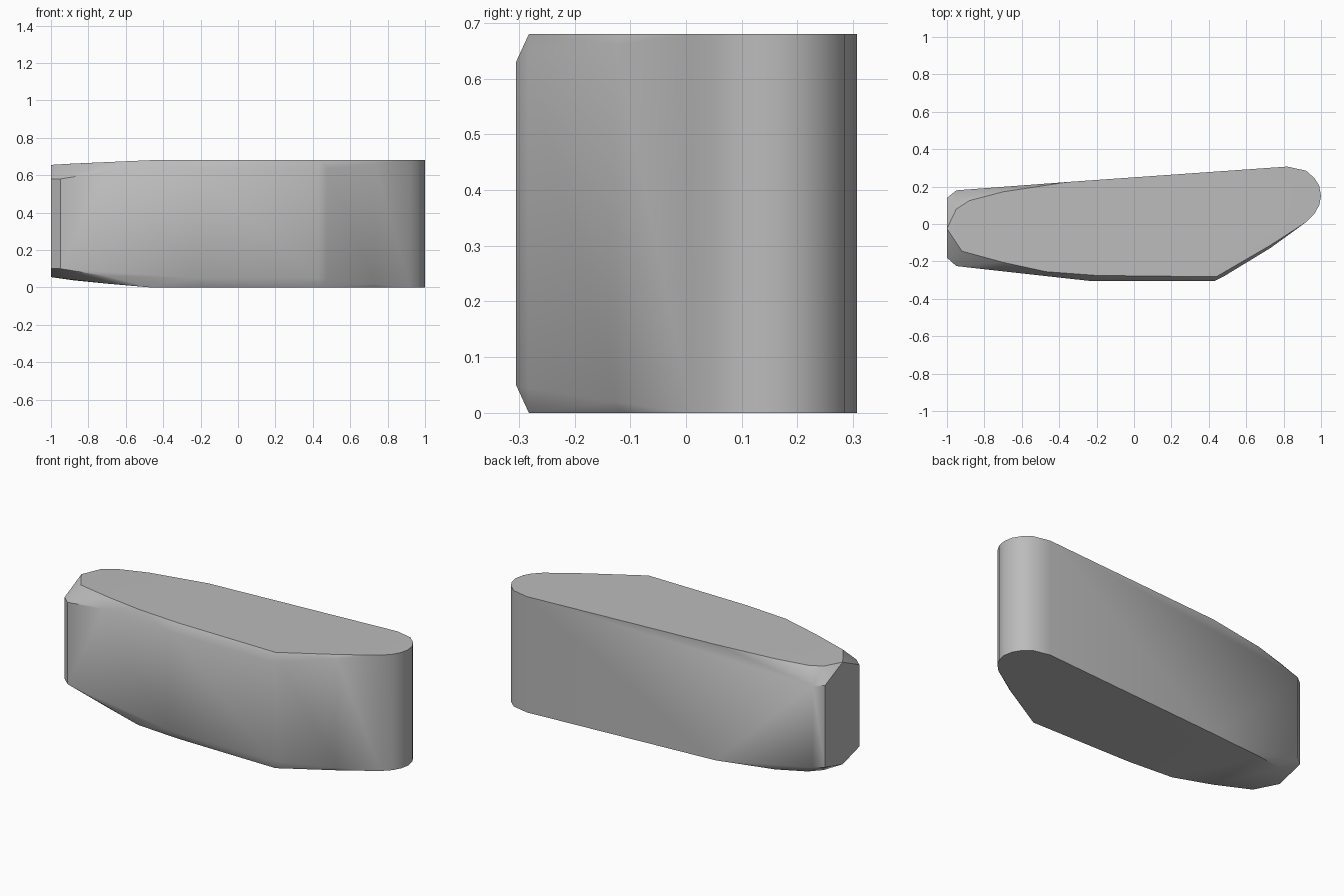
import bpy
import bmesh
import math

if "Cube" in bpy.data.objects:
    bpy.data.objects.remove(bpy.data.objects["Cube"], do_unlink=True)

HEIGHT = 0.68

# Upright rounded end and back: plan points running the full height
full_height = [(0.92, 0.01), (0.965, 0.055), (0.99, 0.1), (1, 0.15), (0.99, 0.205),
               (0.965, 0.245), (0.92, 0.285), (0.82, 0.307), (-0.35, 0.225)]

# Side wall where the rims are chamfered: x, y, depth below the rim
wall = [(-1, -0.18, 0.1), (-0.95, -0.225, 0.1), (-0.7, -0.253, 0.06),
        (-0.23, -0.305, 0.05), (0.43, -0.305, 0.05), (0.475, -0.283, 0.045),
        (0.73, -0.128, 0.02), (-0.95, 0.18, 0.1), (-1, 0.14, 0.1)]

# Inner edge of the chamfers: x, y, drop of the top, rise of the bottom
rim = [(-1, -0.025, 0.025, 0.055), (-0.95, 0.08, 0.022, 0.048),
       (-0.88, 0.125, 0.018, 0.038), (-0.7, 0.172, 0.01, 0.02),
       (-0.92, -0.145, 0.02, 0.045), (-0.7, -0.205, 0.01, 0.02),
       (-0.47, -0.255, 0, 0), (-0.2, -0.275, 0, 0), (0.44, -0.282, 0, 0),
       (0.73, -0.113, 0, 0)]

bm = bmesh.new()


def add_pair(x, y, top_drop, bottom_rise):
    bm.verts.new((x, y, HEIGHT - top_drop))
    bm.verts.new((x, y, bottom_rise))


for x, y in full_height:
    add_pair(x, y, 0, 0)
for x, y, depth in wall:
    add_pair(x, y, depth, depth)
for x, y, drop, rise in rim:
    add_pair(x, y, drop, rise)

# Wrap the points in one closed skin and merge the flat faces
bmesh.ops.convex_hull(bm, input=bm.verts[:])
bmesh.ops.delete(bm, geom=[v for v in bm.verts if not v.link_faces], context='VERTS')
bmesh.ops.dissolve_limit(bm, angle_limit=math.radians(0.5),
                         verts=bm.verts[:], edges=bm.edges[:])
bmesh.ops.recalc_face_normals(bm, faces=bm.faces[:])

mesh = bpy.data.meshes.new("rounded_block")
bm.to_mesh(mesh)
bm.free()
block = bpy.data.objects.new("rounded_block", mesh)
bpy.context.collection.objects.link(block)

# Plain grey
grey = bpy.data.materials.new("plain grey")
grey.use_nodes = True
colour = (0.5, 0.5, 0.5, 1)
grey.diffuse_color = colour
grey.node_tree.nodes["Principled BSDF"].inputs["Base Color"].default_value = colour
mesh.materials.append(grey)

# Smooth the soft bends, keep the rims crisp
bpy.ops.object.select_all(action='DESELECT')
block.select_set(True)
bpy.context.view_layer.objects.active = block
bpy.ops.object.shade_smooth_by_angle(angle=math.radians(35))
